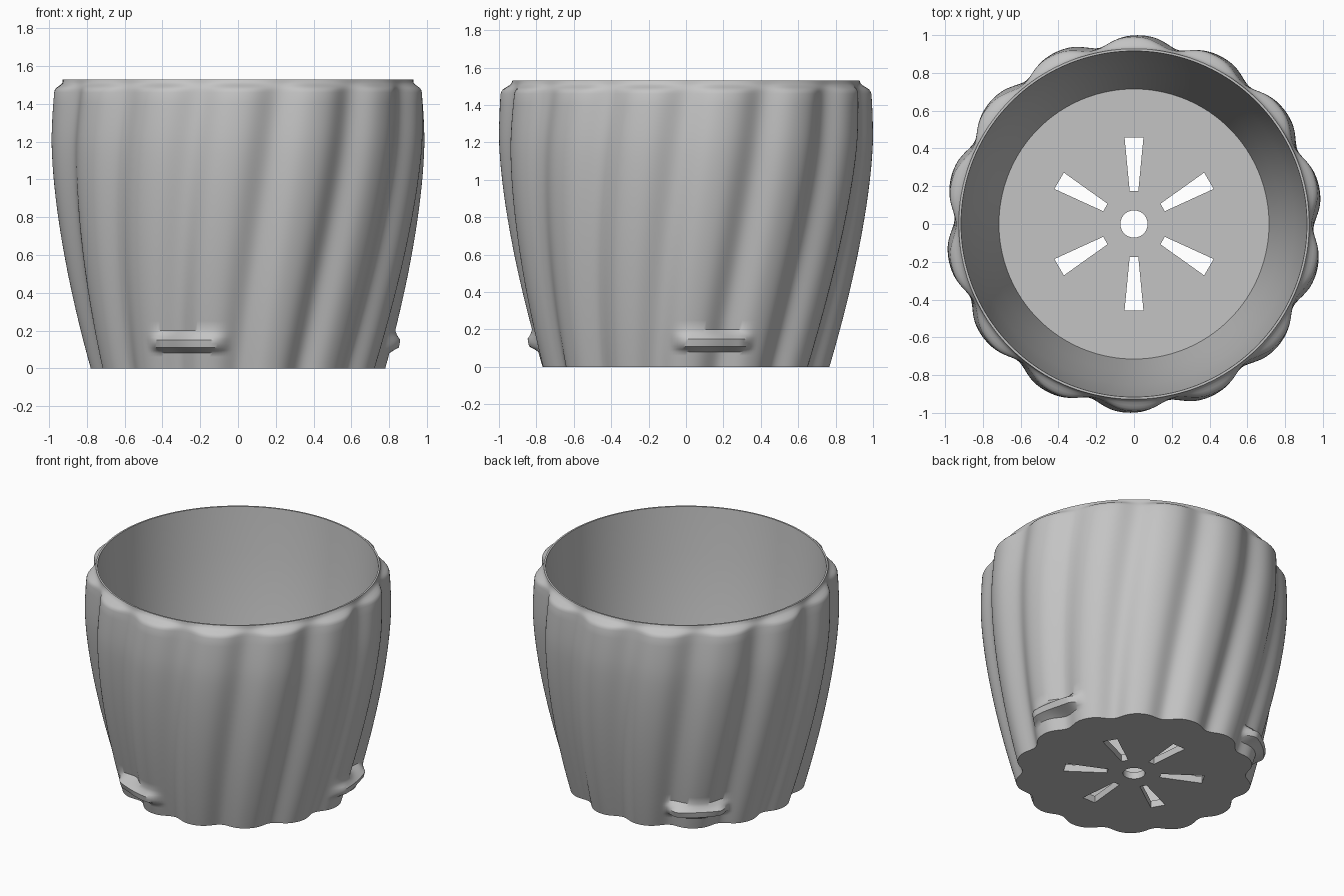
import bpy, bmesh, math
from mathutils import Matrix, Vector

SEGMENTS = 336
LOBES = 14
HEIGHT = 1.53
FLOOR = 0.05
RIM = 0.928

cube = bpy.data.objects.get("Cube")
if cube:
    bpy.data.objects.remove(cube, do_unlink=True)

grey = bpy.data.materials.new("matte_grey")
grey.use_nodes = True
grey.diffuse_color = (0.55, 0.55, 0.55, 1)
grey.node_tree.nodes["Principled BSDF"].inputs["Base Color"].default_value = (0.55, 0.55, 0.55, 1)


def smooth(t):
    t = max(0.0, min(1.0, t))
    return t * t * (3 - 2 * t)


def lookup(points, z):
    """Straight interpolation through (z, value) pairs."""
    for (z0, v0), (z1, v1) in zip(points, points[1:]):
        if z <= z1:
            return v0 + (v1 - v0) * max(0.0, z - z0) / (z1 - z0)
    return points[-1][1]


# Profiles: shoulder blend into the round rim, tab section, inner wall
SHOULDER = [(1.46, 1), (1.475, 0.93), (1.485, 0.8), (1.495, 0.55),
            (1.505, 0.28), (1.515, 0.1), (HEIGHT, 0)]
TAB = [(0.08, 0), (0.095, 0.35), (0.11, 0.85), (0.15, 1), (0.18, 0.4), (0.2, 0)]
INNER = [(FLOOR, 0.715), (0.4, 0.78), (0.8, 0.85), (1.2, 0.895), (HEIGHT, 0.916)]
TAB_ANGLES = [10.6, 130.6, 250.6]


def outer_radius(angle, z):
    """Swelling body with twisted lobes and three small tabs near the foot."""
    if z < 1.22:
        crest = 1 - 0.22 * ((1.22 - z) / 1.22) ** 1.55
    else:
        crest = 1 - 0.15 * (z - 1.22) ** 2
    depth = 0.026 - 0.001 * z
    crest_angle = math.radians(88 + 8.5 * (z - 1.2))
    t = LOBES * (angle - crest_angle)
    # Broad crests with slightly narrower valleys
    r = crest - depth * (0.85 - math.cos(t) + 0.15 * math.cos(2 * t))
    for tab in TAB_ANGLES:
        off = abs((math.degrees(angle) - tab + 180) % 360 - 180)
        weight = smooth((17 - off) / 8) * lookup(TAB, z)
        r += (0.86 - r) * weight
    return RIM + (r - RIM) * lookup(SHOULDER, z) if z > 1.46 else r


def inner_radius(angle, z):
    return lookup(INNER, z)


def add_ring(bm, radius, z):
    ring = []
    for i in range(SEGMENTS):
        a = math.tau * i / SEGMENTS
        r = radius(a, z)
        ring.append(bm.verts.new((r * math.cos(a), r * math.sin(a), z)))
    return ring


# Pot: outer wall up, over the rim, inner wall down, closed by floor and base
outer_z = [0, 0.03, 0.06] + [z for z, _ in TAB] + [0.13, 0.165]
outer_z += [0.25 + 0.055 * i for i in range(22)] + [z for z, _ in SHOULDER]
inner_z = [HEIGHT, 1.2, 0.8, 0.4, FLOOR]

bm = bmesh.new()
rings = [add_ring(bm, outer_radius, z) for z in sorted(outer_z)]
rings += [add_ring(bm, inner_radius, z) for z in inner_z]
for low, high in zip(rings, rings[1:]):
    for i in range(SEGMENTS):
        j = (i + 1) % SEGMENTS
        bm.faces.new((low[i], low[j], high[j], high[i]))
bm.faces.new(list(reversed(rings[0])))
bm.faces.new(rings[-1])
bmesh.ops.recalc_face_normals(bm, faces=bm.faces)
mesh = bpy.data.meshes.new("pot")
bm.to_mesh(mesh)
bm.free()
mesh.materials.append(grey)
pot = bpy.data.objects.new("pot", mesh)
bpy.context.collection.objects.link(pot)

# Drain cutter: round centre hole and six wedge slots
bm = bmesh.new()
bmesh.ops.create_cone(bm, cap_ends=True, segments=48, radius1=0.072, radius2=0.072, depth=0.3)
for k in range(6):
    turn = Matrix.Rotation(math.radians(60 * k), 3, 'Z')
    outline = [(-0.023, 0.175), (0.023, 0.175), (0.05, 0.458), (-0.05, 0.458)]
    bottom = [bm.verts.new(turn @ Vector((x, y, -0.15))) for x, y in outline]
    top = [bm.verts.new(turn @ Vector((x, y, 0.15))) for x, y in outline]
    bm.faces.new(bottom)
    bm.faces.new(top)
    for i in range(4):
        j = (i + 1) % 4
        bm.faces.new((bottom[i], bottom[j], top[j], top[i]))
bmesh.ops.recalc_face_normals(bm, faces=bm.faces)
cut_mesh = bpy.data.meshes.new("drain_cutter")
bm.to_mesh(cut_mesh)
bm.free()
cut_mesh.materials.append(grey)
cutter = bpy.data.objects.new("drain_cutter", cut_mesh)
cutter.hide_render = True
bpy.context.collection.objects.link(cutter)

drain = pot.modifiers.new("drain_holes", 'BOOLEAN')
drain.operation = 'DIFFERENCE'
drain.solver = 'EXACT'
drain.object = cutter

# Apply the holes, then shade smooth with crisp rim, floor and base edges
bpy.ops.object.select_all(action='DESELECT')
pot.select_set(True)
bpy.context.view_layer.objects.active = pot
bpy.ops.object.modifier_apply(modifier=drain.name)
bpy.data.objects.remove(cutter, do_unlink=True)
bpy.ops.object.shade_smooth_by_angle(angle=math.radians(40))
